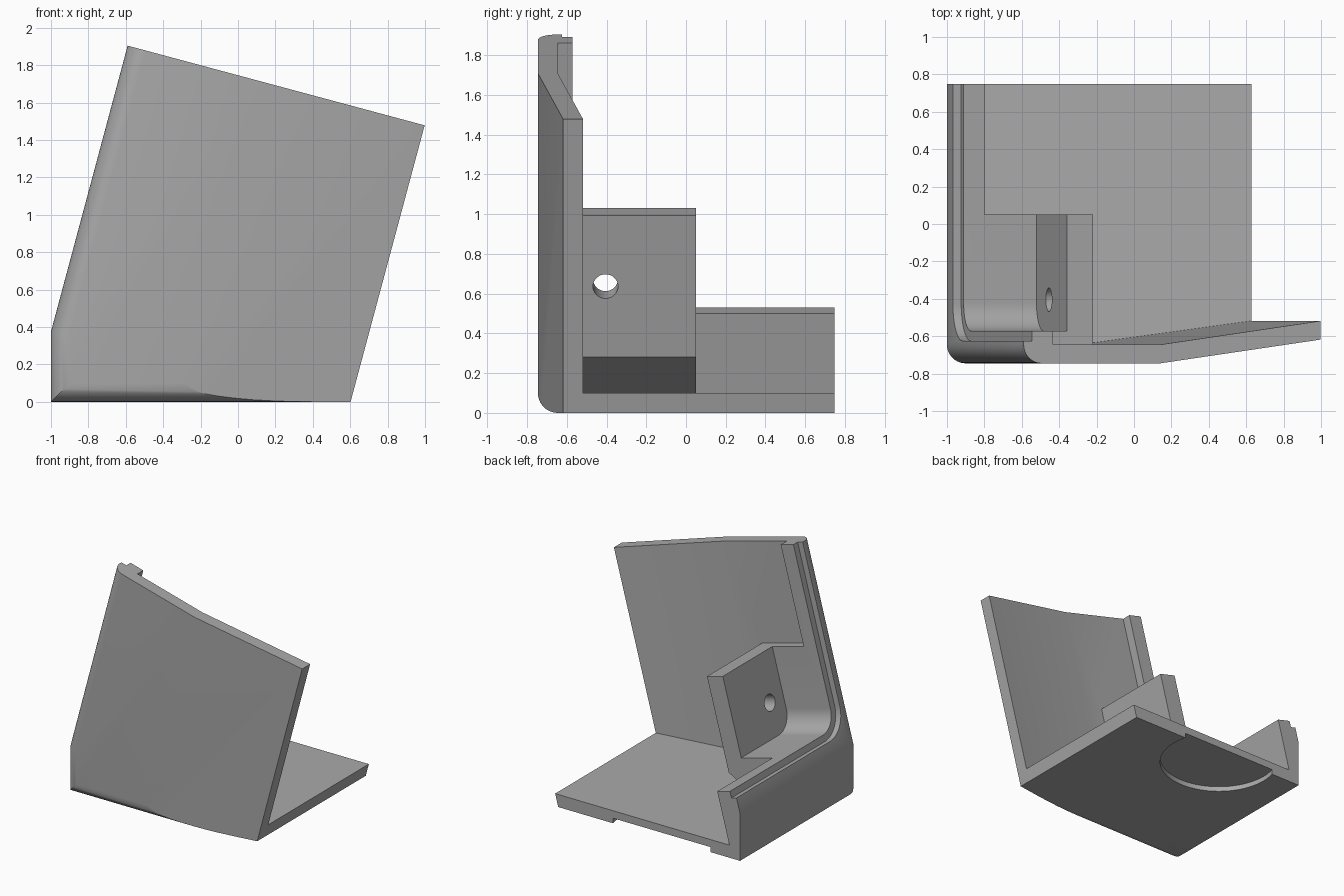
import bpy, bmesh
from math import radians, sin, cos, pi
from mathutils import Vector

if "Cube" in bpy.data.objects:
    bpy.data.objects.remove(bpy.data.objects["Cube"])

TILT = radians(15)
BACK, FRONT, WALL = 0.748, -0.745, 0.1


def tilted(u, y, w):
    """u runs down to the right, w leans up to the right."""
    return Vector((u * cos(TILT) + w * sin(TILT), y, w * cos(TILT) - u * sin(TILT)))


def prism(name, points, lo, hi, place):
    """Extrude a 2D outline from lo to hi; place maps (a, b, depth) to space."""
    bm = bmesh.new()
    rings = [[bm.verts.new(place(a, b, d)) for a, b in points] for d in (lo, hi)]
    bm.faces.new(rings[0])
    bm.faces.new(rings[1][::-1])
    for i in range(len(points)):
        j = (i + 1) % len(points)
        bm.faces.new((rings[0][i], rings[1][i], rings[1][j], rings[0][j]))
    bmesh.ops.recalc_face_normals(bm, faces=bm.faces)
    mesh = bpy.data.meshes.new(name)
    bm.to_mesh(mesh)
    bm.free()
    obj = bpy.data.objects.new(name, mesh)
    bpy.context.collection.objects.link(obj)
    return obj


def combine(target, tool, operation="DIFFERENCE"):
    mod = target.modifiers.new("combine", "BOOLEAN")
    mod.object, mod.operation, mod.solver = tool, operation, "EXACT"
    bpy.context.view_layer.objects.active = target
    bpy.ops.object.modifier_apply(modifier=mod.name)
    bpy.data.objects.remove(tool)


def upright(x, z, y):
    return Vector((x, y, z))


def along_y(u, w, y):
    return tilted(u, y, w)


def along_w(u, y, w):
    return tilted(u, y, w)


def along_u(y, w, u):
    return tilted(u, y, w)


def circle(cx, cy, r, n):
    return [(cx + r * cos(2 * pi * i / n), cy + r * sin(2 * pi * i / n)) for i in range(n)]


def rounded_corner(y, w, r):
    """Open region behind y and above w, with its inner corner rounded."""
    arc = [(y + r - r * cos(i * pi / 24), w + r - r * sin(i * pi / 24)) for i in range(13)]
    return arc + [(1.2, w), (1.2, 2.5), (y, 2.5)]


# Outer shell with rounded left and bottom front edges
shell = prism("corner_shell", [(-1, 0), (0.602, 0), (0.998, 1.478), (-0.59, 1.904), (-1, 0.375)],
              FRONT, BACK, upright)
bm = bmesh.new()
bm.from_mesh(shell.data)
front_edges = [e for e in bm.edges if all(v.co.y < FRONT + 0.01 for v in e.verts)]
rounded = [e for e in front_edges
           if all(v.co.z < 0.01 for v in e.verts) or all(v.co.x < -0.5 for v in e.verts)]
bmesh.ops.bevel(bm, geom=rounded, offset=WALL, offset_type="OFFSET", segments=10,
                profile=0.5, affect="EDGES")
bm.to_mesh(shell.data)
bm.free()

# Front wall bends backward toward the right
BEND, SLOPE = -0.307, 0.143
far_y = FRONT + SLOPE * (1.5 - BEND)
combine(shell, prism("bend_cut", [(BEND, FRONT), (1.5, far_y), (1.5, -1.5), (BEND, -1.5)],
                     -1, 3, along_w))

# Hollow interior above the base plate
cavity = prism("cavity", [(-0.901, FRONT + WALL), (BEND, FRONT + WALL), (1.5, far_y + WALL),
                          (1.5, 1.2), (-0.901, 1.2)], -1, 3, along_w)
combine(cavity, prism("floor_keep", [(-3, -3), (3, -3), (3, WALL), (-3, WALL)], -2, 2, upright))
combine(shell, cavity)

# Mounting block with a sloped underside
combine(shell, prism("mounting_block", [(-0.47, 0.903), (-0.47, 0.164), (-0.82, -0.186),
                                        (-0.95, -0.186), (-0.95, 0.903)],
                     -0.69, 0.05, along_y), "UNION")

# Stepped rim and the open pocket beside the flange
combine(shell, prism("rim_cut", rounded_corner(-0.625, 0.225, 0.2), -2, -1.017, along_u))
combine(shell, prism("pocket_cut", rounded_corner(-0.572, 0.276, 0.15), -2, -0.614, along_u))

# Screw hole through the flange
combine(shell, prism("screw_hole", circle(-0.405, 0.533, 0.063, 32), -0.7, -0.4, along_u))

# Shallow round recess under the base
combine(shell, prism("foot_recess", circle(-0.31, 0.63, 0.445, 64), -0.1, 0.04,
                     lambda x, y, z: Vector((x, y, z))))

# Material and shading
grey = bpy.data.materials.new("plain_grey")
grey.use_nodes = True
colour = (0.4, 0.4, 0.4, 1)
grey.diffuse_color = colour
grey.node_tree.nodes["Principled BSDF"].inputs["Base Color"].default_value = colour
shell.data.materials.clear()
shell.data.materials.append(grey)
bpy.ops.object.select_all(action="DESELECT")
shell.select_set(True)
bpy.context.view_layer.objects.active = shell
bpy.ops.object.shade_smooth_by_angle(angle=radians(30))
